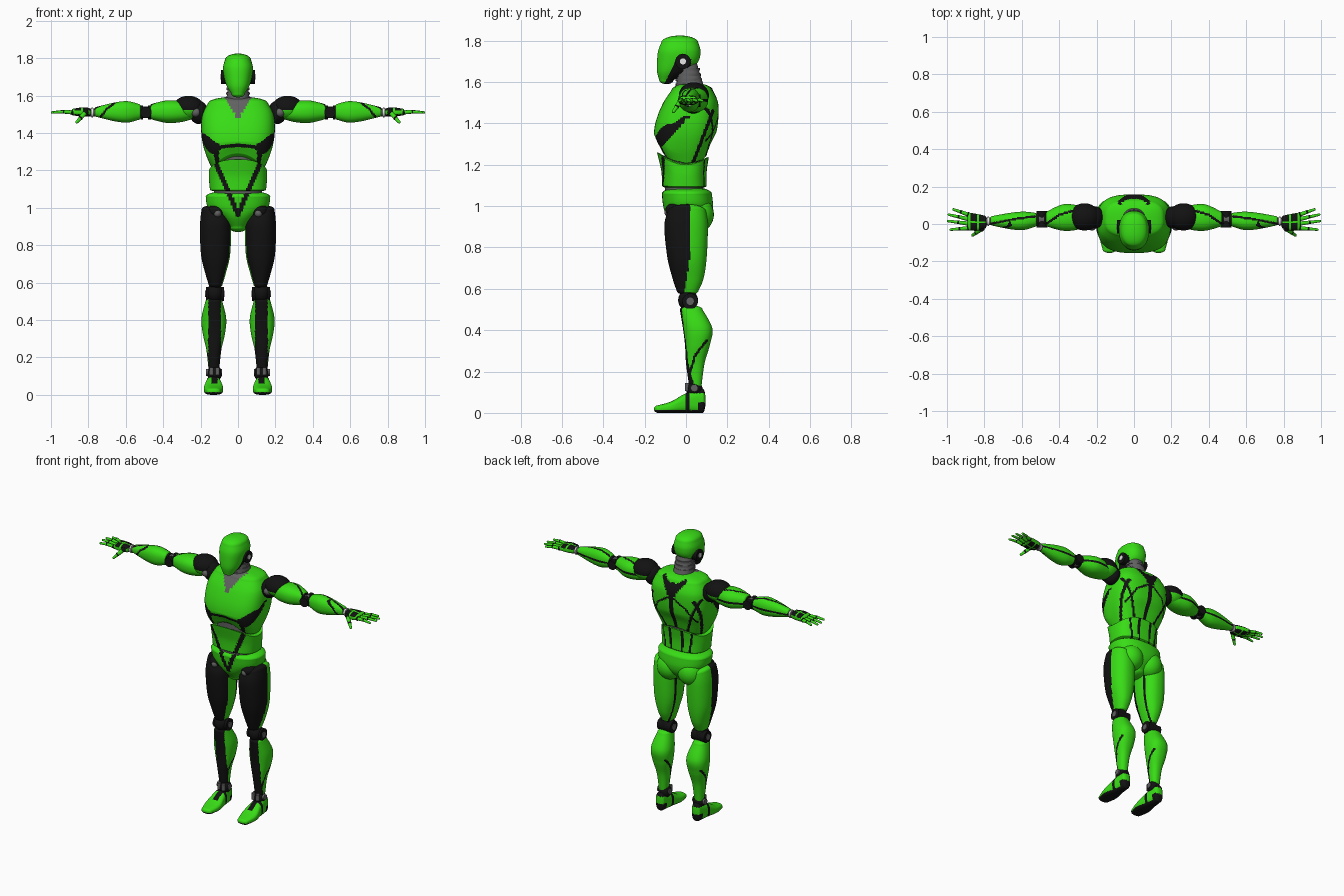
import bpy, bmesh, math
from mathutils import Vector, Matrix

default_cube = bpy.data.objects.get("Cube")
if default_cube:
    bpy.data.objects.remove(default_cube)


def make_material(name, *colour):
    material = bpy.data.materials.new(name)
    material.use_nodes = True
    material.diffuse_color = (*colour, 1)
    material.node_tree.nodes["Principled BSDF"].inputs["Base Color"].default_value = (*colour, 1)
    return material


GREEN, BLACK, GREY, WHITE = range(4)
MATERIALS = [make_material("bright green", .04, .72, .008), make_material("black", .006, .006, .006),
             make_material("mid grey", .12, .12, .12), make_material("white", .9, .9, .9)]
LEG, ARM = .125, 1.51  # leg centre in x, arm centre in z


def finish(name, bm, rule):
    """Make an object, colour its faces by the rule, and mirror it if it lies to one side."""
    bmesh.ops.recalc_face_normals(bm, faces=bm.faces)
    for face in bm.faces:
        face.smooth = True
        face.material_index = int(rule(face.calc_center_median(), face.normal)) if callable(rule) else rule
    sideways = sum(vert.co.x for vert in bm.verts) / len(bm.verts)
    mesh = bpy.data.meshes.new(name)
    bm.to_mesh(mesh)
    bm.free()
    mesh.set_sharp_from_angle(angle=math.radians(40))
    for material in MATERIALS:
        mesh.materials.append(material)
    part = bpy.data.objects.new(name, mesh)
    bpy.context.collection.objects.link(part)
    if sideways > .01:
        part.modifiers.new("Mirror", 'MIRROR').use_mirror_merge = False


def spline(keys, count):
    """Smooth rows through the key rows."""
    rows, last = [], len(keys) - 1
    for i in range(count + 1):
        t = i / count * last
        k = min(int(t), last - 1)
        t -= k
        nearby = [keys[min(max(k + j, 0), last)] for j in (-1, 0, 1, 2)]
        rows.append([b + t / 2 * (c - a + t * (2 * a - 5 * b + 4 * c - d + t * (3 * b - a - 3 * c + d)))
                     for a, b, c, d in zip(*nearby)])
    return rows


def dome(row, height):
    """Shrinking rows that round off an end."""
    place, half, low, high = row
    rows = []
    for step in range(1, 7):
        turn = step / 7 * math.pi / 2
        size, middle = math.cos(turn), (low + high) / 2
        rows.append((place + height * math.sin(turn), half * size,
                     middle + (low - middle) * size, middle + (high - middle) * size))
    return rows


def loft(name, axis, centre, keys, rule=GREEN, caps=(.01, .01), power=2.3, sides=72, rings=52, warp=None):
    """Key rows: place on the axis, half size about the centre, then both bounds in depth."""
    order = {"z": "xyz", "x": "zyx", "y": "xzy"}[axis]
    rows = spline(keys, rings)
    rows = dome(rows[0], -caps[0])[::-1] + rows + dome(rows[-1], caps[1])
    bm, loops = bmesh.new(), []
    for place, half, low, high in rows:
        loop = []
        for i in range(sides):
            turn = math.tau * (i + .5) / sides
            u, v = [math.copysign(abs(w) ** (2 / power), w) for w in (math.cos(turn), math.sin(turn))]
            values = centre + u * half, (low + high) / 2 + v * (high - low) / 2, place
            point = Vector([values[order.index(letter)] for letter in "xyz"])
            if warp:
                point.z += warp(point)
            loop.append(bm.verts.new(point))
        loops.append(loop)
    for lower, upper in zip(loops, loops[1:]):
        for i in range(sides):
            bm.faces.new((lower[i - 1], lower[i], upper[i], upper[i - 1]))
    bm.faces.new(loops[0])
    bm.faces.new(loops[-1])
    finish(name, bm, rule)


def ball(name, centre, radii, rule=BLACK):
    bm = bmesh.new()
    bmesh.ops.create_uvsphere(bm, u_segments=24, v_segments=16, radius=1,
                              matrix=Matrix.Translation(centre) @ Matrix.Diagonal((*radii, 1)))
    finish(name, bm, rule)


def rod(name, start, end, radius, tip_radius=None, rule=BLACK):
    start, end, bm = Vector(start), Vector(end), bmesh.new()
    along = end - start
    bmesh.ops.create_cone(bm, cap_ends=True, segments=24, radius1=radius, radius2=tip_radius or radius,
                          depth=along.length, matrix=Matrix.Translation((start + end) / 2)
                          @ along.to_track_quat('Z', 'Y').to_matrix().to_4x4())
    finish(name, bm, rule)


def stripe(u, v, points, width, end_width=None):
    """True when (u, v) lies on a stripe along the points, tapering to the end width."""
    spot, end_width = Vector((u, v)), end_width or width
    for start, end in zip(points, points[1:]):
        start, along = Vector(start), Vector(end) - Vector(start)
        t = min(max((spot - start).dot(along) / along.length_squared, 0), 1)
        if (spot - start - along * t).length < width + (end_width - width) * t:
            return True
    return False


# Head with dark jaw, ears and ringed neck
def head_rule(c, n):
    return c.z < 1.71 and -.05 - (1.7 - c.z) / 2 < c.y < .025


loft("head", "z", 0, [(1.61, .035, -.13, -.06), (1.65, .06, -.14, .01), (1.7, .075, -.14, .06),
                      (1.75, .08, -.135, .07), (1.79, .07, -.12, .06)], head_rule, caps=(.02, .035), sides=96)
rod("ear_disc", (.06, -.015, 1.7), (.09, -.015, 1.7), .037)
rod("ear_cap", (.08, -.015, 1.7), (.093, -.015, 1.7), .015, rule=WHITE)
loft("neck", "z", 0, [(1.55, .075, -.05, .1), (1.6, .06, -.045, .08), (1.7, .05, -.045, .05)], GREY)
for i in range(4):
    ring_base = Vector((0, .016 - i * .003, 1.58 + i * .025))
    rod("neck_ring", ring_base, ring_base + Vector((0, 0, .012)), .066 - i * .002, rule=GREY)


# Torso with chest panels, collar and back stripes
def torso_rule(c, n):
    x, y, z = abs(c.x), c.y, c.z
    if y < 0 and z > 1.48 and x < (z - 1.475) * .65:
        return GREY
    flank = x > .1 and (stripe(y, z, [(-.15, 1.3), (0, 1.43)], .034, .01)
                        or stripe(y, z, [(.03, 1.2), (.1, 1.38), (.13, 1.46)], .008))
    if n.y < -.3:
        front = stripe(x, z, [(0, 1.335), (.1, 1.325)], .009) or stripe(x, z, [(.1, 1.32), (.19, 1.38)], .012, .02)
        return flank or front or stripe(x, z, [(.125, 1.32), (.1, 1.2)], .012)
    if y > 0 and (n.y > .3 or z > 1.56):
        star = stripe(x, z, [(0, 1.5), (.075, 1.57)], .03, .012) or stripe(x, z, [(0, 1.52), (0, 1.4)], .035, .006)
        ribs = stripe(x, z, [(.02, 1.46), (.1, 1.41), (.15, 1.32)], .006)
        return flank or star or ribs or x < .005 and z < 1.4 \
            or stripe(x, z, [(.18, 1.47), (.13, 1.36), (.06, 1.2)], .007)
    return flank


def torso_arch(p):
    fade = min(max((1.36 - p.z) / .16, 0), 1) * max(0, 1 - (p.x / .16) ** 2)
    return fade * (-.7 * p.y if p.y < 0 else .4 * p.y)


loft("torso", "z", 0, [(1.21, .14, -.125, .1), (1.28, .17, -.147, .12), (1.35, .19, -.155, .145),
                       (1.42, .197, -.143, .156), (1.5, .19, -.11, .155), (1.56, .16, -.07, .13)],
     torso_rule, caps=(.01, .035), power=2.9, sides=128, rings=100, warp=torso_arch)
loft("waist_core", "z", 0, [(1.03, .13, -.1, .085), (1.3, .125, -.105, .085)], GREY)


# Abdomen and pelvis share the front V stripe
def hip_rule(c, n):
    x = abs(c.x)
    if n.y < -.2:
        return stripe(x, c.z, [(.115, 1.23), (0, .965)], .013)
    return n.y > .2 and c.z > 1.09 and (stripe(x, c.z, [(.05, 1.28), (.035, 1.05)], .008)
                                        or stripe(x, c.z, [(.11, 1.25), (.08, 1.05)], .006))


loft("abdomen", "z", 0, [(1.095, .15, -.115, .1), (1.15, .155, -.12, .1), (1.2, .155, -.14, .11)], hip_rule,
     power=2.6, sides=112, warp=lambda p: max(0, p.z - 1.09) / 2 * (p.y / .135) ** 2)
loft("pelvis", "z", 0, [(.9, .05, -.06, .07), (.95, .1, -.095, .115), (1, .16, -.11, .13), (1.06, .173, -.117, .125)],
     hip_rule, caps=(.03, .035), sides=112)
ball("buttock", (.075, .06, .96), (.08, .075, .085), GREEN)
ball("hip_joint", (.115, -.04, .98), (.05, .06, .04))
ball("hip_pin", (.11, -.08, .97), (.022, .025, .022), GREY)


# Legs
def thigh_rule(c, n):
    seam = n.x < -.3 and abs(c.y - .045) < .006
    return seam or c.y < .018 - max(0, .1 - c.x) - max(0, .75 - c.z) * .15


loft("thigh", "z", LEG - .005, [(.59, .037, -.045, .06), (.65, .055, -.065, .085), (.75, .078, -.09, .1),
                                (.9, .083, -.105, .106), (.97, .075, -.09, .1)], thigh_rule, caps=(.02, .03),
     warp=lambda p: max(0, p.z - .9) * (p.x - LEG) * 4)
ball("knee", (LEG, .01, .545), (.044, .048, .05))
rod("knee_disc", (LEG - .05, .02, .54), (LEG + .047, .02, .54), .038)
rod("knee_pin", (LEG - .054, .02, .54), (LEG + .051, .02, .54), .018, rule=GREY)


def shin_rule(c, n):
    front = n.y < -.1 and c.y < .035 and abs(c.x - LEG) < .034
    seam = abs(n.x) > .2 and stripe(c.y, c.z, [(.1, .35), (.045, .28), (.02, .2), (.02, .1)], .006)
    return front or seam or c.y < .008 and c.z < .3


loft("shin", "z", LEG + .004, [(.13, .028, .015, .075), (.24, .04, 0, .09), (.33, .06, -.005, .116),
                               (.41, .066, -.015, .127), (.5, .045, -.03, .08)], shin_rule, caps=(.01, .02))
ball("ankle", (LEG, .04, .115), (.04, .04, .042))
rod("ankle_pin", (LEG - .04, .04, .12), (LEG + .046, .04, .12), .018, rule=GREY)
for offset in (-.016, .016):
    rod("ankle_strut", (LEG + offset, .005, .105), (LEG + offset, .005, .145), .011, rule=GREY)


def foot_rule(c, n):
    heel = c.y > .06 and c.z < .05 or c.y > .03 and c.z > .095
    tongue = n.z > 0 and -.06 < c.y < .03 and abs(c.x - LEG) < .016
    return heel or tongue or c.z < .014 or abs(c.y - .005) < .009


loft("foot", "y", LEG + .006, [(-.135, .037, 0, .037), (-.07, .052, 0, .056), (0, .042, 0, .095), (.08, .03, 0, .118)],
     foot_rule, caps=(.02, .015), power=2.8)


# Arms
def upper_arm_rule(c, n):
    return c.x < .25 or n.z > 0 and stripe(c.x, c.y, [(.33, .07), (.4, .05), (.47, 0)], .006) \
        or n.y > 0 and abs(c.z - ARM) < .006


def forearm_rule(c, n):
    return n.y < 0 and stripe(c.x, c.z, [(.66, 1.56), (.7, 1.53), (.74, 1.48)], .006) \
        or n.z > 0 and stripe(c.x, c.y, [(.53, .04), (.62, .03), (.77, 0)], .006) \
        or n.y > 0 and abs(c.z - ARM) < .006


ball("shoulder_joint", (.21, .035, ARM), (.05, .06, .062))
ball("shoulder_pin", (.225, -.01, ARM), (.025, .025, .025), GREY)
ball("shoulder_pad", (.265, .038, ARM + .025), (.083, .073, .064), lambda c, n: c.z > ARM + .015 or c.x < .215)
loft("upper_arm", "x", ARM + .004, [(.23, .035, 0, .08), (.3, .055, -.03, .1), (.38, .06, -.036, .105),
                                    (.46, .042, -.015, .07)], upper_arm_rule, caps=(.01, .015))
rod("elbow_core", (.45, .025, ARM), (.54, .025, ARM), .031, rule=GREY)
rod("elbow_hinge", (.492, -.02, ARM), (.492, .07, ARM), .03)
for x in (.466, .508):
    rod("elbow_ring", (x, .025, ARM), (x + .014, .025, ARM), .037)
loft("forearm", "x", ARM + .003, [(.53, .042, -.015, .06), (.59, .057, -.032, .066), (.66, .05, -.028, .06),
                                  (.76, .026, -.008, .042)], forearm_rule, caps=(.015, .01))
rod("wrist", (.755, .015, ARM), (.8, .015, ARM), .021, rule=GREY)
rod("wrist_ring", (.776, .015, ARM), (.784, .015, ARM), .026, rule=WHITE)


# Hands
def palm_rule(c, n):
    return abs(c.z - ARM) > .01 and c.x < .875 and abs(c.x - .835) > .005 and abs(c.y - .01) > .005


def digit(label, start, middle, end, radius):
    """Two tapering bones with a dark knuckle and joint."""
    ball(label + "_knuckle", start, [radius * 1.2] * 3)
    rod(label + "_base", start, middle, radius, radius * .85, GREEN)
    ball(label + "_joint", middle, [radius * .9] * 3)
    rod(label + "_end", middle, end, radius * .8, radius * .6, GREEN)
    ball(label + "_tip", end, [radius * .6] * 3, GREEN)


loft("palm", "x", ARM + .002, [(.8, .023, -.025, .045), (.84, .024, -.036, .054), (.88, .018, -.034, .06)],
     palm_rule, caps=(.015, .012), power=2.8)
FINGERS = {"little_finger": (.05, .965, .078), "ring_finger": (.026, .99, .05),
           "middle_finger": (.002, .994, .016), "index_finger": (-.022, .98, -.03)}
for label, (side, reach, spread) in FINGERS.items():
    start, end = Vector((.885, side, ARM)), Vector((reach, spread, ARM))
    digit(label, start, start.lerp(end, .5) + Vector((0, 0, .004)), end, .011)
digit("thumb", (.815, -.025, ARM), (.842, -.045, ARM - .03), (.862, -.06, ARM - .052), .013)
